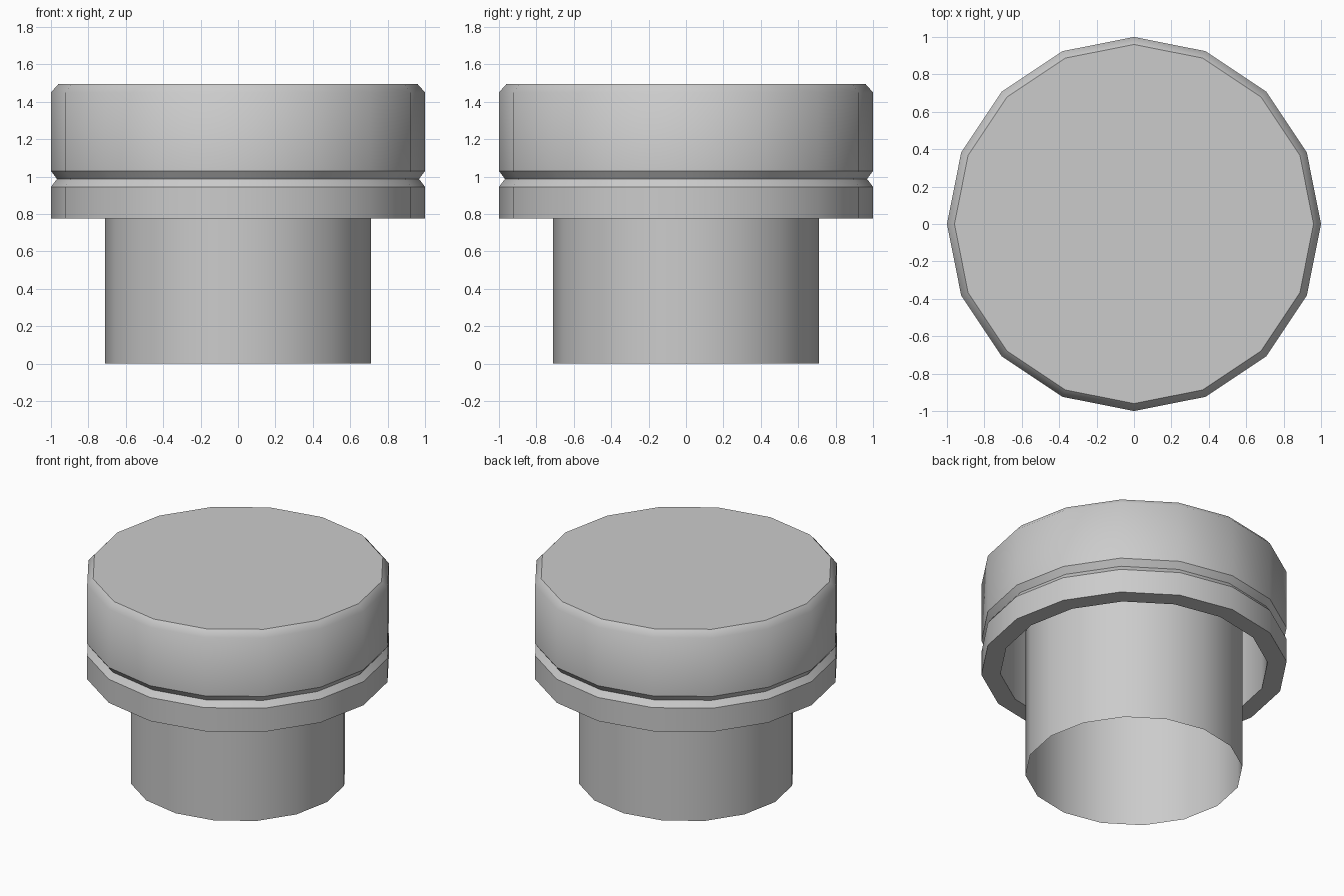
import bpy, bmesh, math

if "Cube" in bpy.data.objects:
    bpy.data.objects.remove(bpy.data.objects["Cube"])

SIDES = 16


def lathe(name, profile, soft=(), cap_start=False, cap_end=False):
    """Spin (radius, z) points around z; rings listed in soft stay smooth."""
    bm = bmesh.new()
    rings = []
    for r, z in profile:
        rings.append([bm.verts.new((r * math.cos(2 * math.pi * i / SIDES),
                                    r * math.sin(2 * math.pi * i / SIDES), z))
                      for i in range(SIDES)])
    for a, b in zip(rings, rings[1:]):
        for i in range(SIDES):
            j = (i + 1) % SIDES
            bm.faces.new((a[i], b[i], b[j], a[j])).smooth = True
    if cap_start:
        bm.faces.new(rings[0])
    if cap_end:
        bm.faces.new(rings[-1][::-1])
    for k, ring in enumerate(rings):
        if k not in soft:
            for i in range(SIDES):
                edge = bm.edges.get((ring[i], ring[(i + 1) % SIDES]))
                edge.smooth = False
    mesh = bpy.data.meshes.new(name)
    bm.to_mesh(mesh)
    bm.free()
    obj = bpy.data.objects.new(name, mesh)
    bpy.context.collection.objects.link(obj)
    return obj


# Screw cap: bevelled top, grooved outside, hollow skirt
lathe("screw_cap", [
    (0.96, 1.495), (1.0, 1.45), (1.0, 1.03), (0.968, 0.987),
    (1.0, 0.945), (1.0, 0.775), (0.875, 0.775), (0.875, 1.38),
], soft=(1,), cap_start=True, cap_end=True)

# Thin neck tube, open at the bottom, reaching up inside the cap;
# listed top-down so the outer wall faces out
lathe("neck", [(0.71, 1.38), (0.71, 0.0)])
